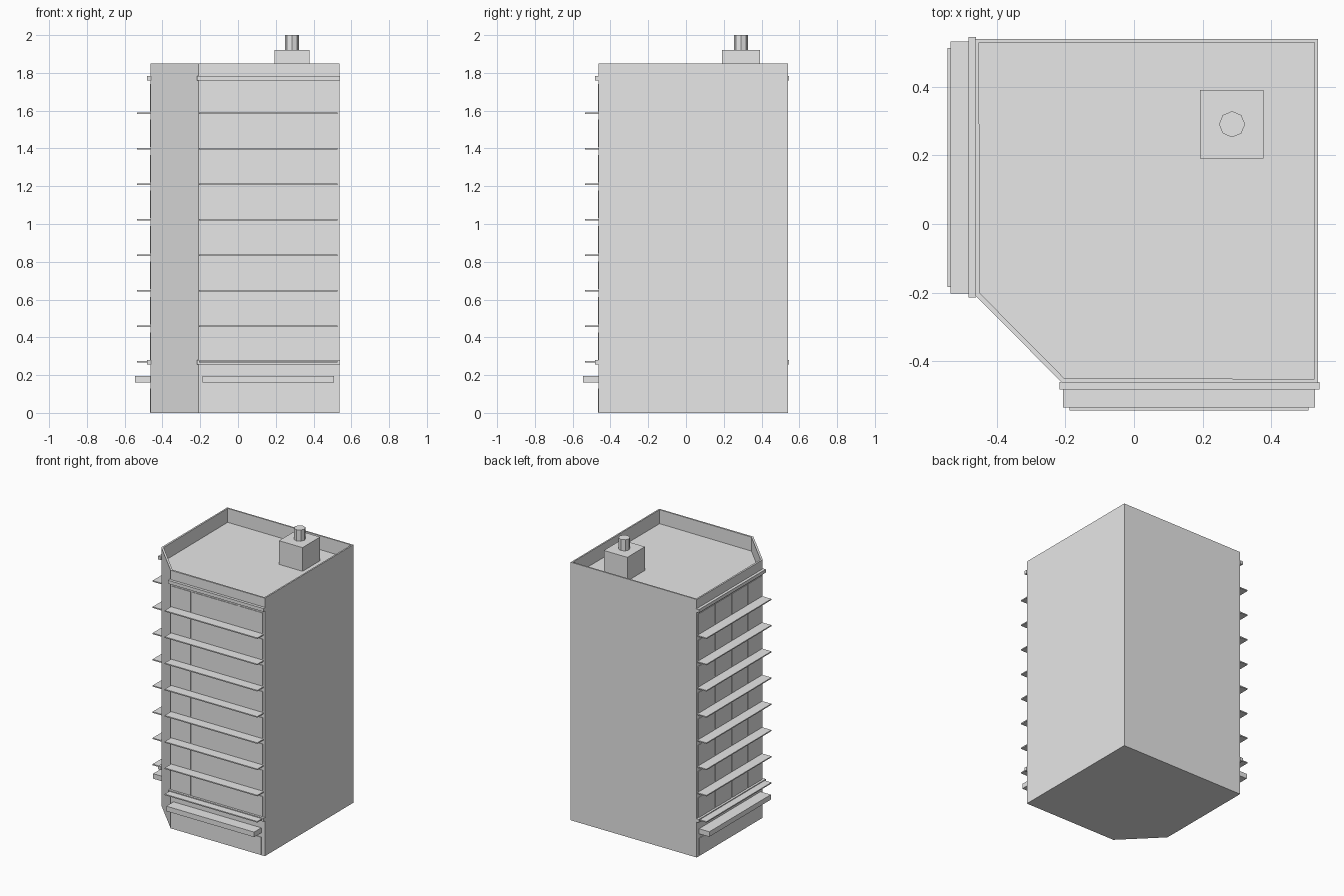
import bpy, bmesh
from mathutils import Matrix, Vector

cube = bpy.data.objects.get("Cube")
if cube:
    bpy.data.objects.remove(cube, do_unlink=True)

grey = bpy.data.materials.new("light_grey")
grey.use_nodes = True
grey.diffuse_color = (0.8, 0.8, 0.8, 1)
grey.node_tree.nodes["Principled BSDF"].inputs["Base Color"].default_value = (0.8, 0.8, 0.8, 1)

ROOF, WALL_TOP = 1.75, 1.85
WALL = -0.463          # plane of both balcony facades
STEP, FIRST = 0.188, 0.27


def finish(name, bm):
    bmesh.ops.recalc_face_normals(bm, faces=bm.faces)
    mesh = bpy.data.meshes.new(name)
    bm.to_mesh(mesh)
    bm.free()
    mesh.materials.append(grey)
    obj = bpy.data.objects.new(name, mesh)
    bpy.context.collection.objects.link(obj)
    return obj


def add_box(bm, lo, hi):
    lo, hi = Vector(lo), Vector(hi)
    place = Matrix.Translation((lo + hi) / 2) @ Matrix.Diagonal((*(hi - lo), 1))
    bmesh.ops.create_cube(bm, size=1, matrix=place)


# Tower body: chamfered footprint with a sunken roof inside a parapet
bm = bmesh.new()
outline = [(-0.21, WALL), (0.537, WALL), (0.537, 0.54), (WALL, 0.54), (WALL, -0.208)]
base = bm.faces.new([bm.verts.new((x, y, 0)) for x, y in outline])
walls = bmesh.ops.extrude_face_region(bm, geom=[base], use_keep_orig=True)
top = next(g for g in walls["geom"] if isinstance(g, bmesh.types.BMFace))
bmesh.ops.translate(bm, verts=top.verts, vec=(0, 0, WALL_TOP))
bm.normal_update()
bmesh.ops.inset_region(bm, faces=[top], thickness=0.015)
well = bmesh.ops.extrude_discrete_faces(bm, faces=[top])["faces"][0]
bmesh.ops.translate(bm, verts=well.verts, vec=(0, 0, ROOF - WALL_TOP))
finish("tower_body", bm)


# Facade parts: u runs along the wall, d is depth out from it
def facade(side, shift, breaks):
    def strip(bm, u0, u1, depth, z0, z1):
        a, b, out = u0 + shift, u1 + shift, WALL - depth
        if side == "front":
            add_box(bm, (a, out, z0), (b, WALL + 0.002, z1))
        else:
            add_box(bm, (out, a, z0), (WALL + 0.002, b, z1))

    bm = bmesh.new()
    for floor in range(8):
        z = FIRST + floor * STEP
        strip(bm, -0.203, 0.532, 0.072, z - 0.004, z + 0.004)
    finish(side + "_balcony_slabs", bm)

    bm = bmesh.new()
    for z in (0.268, 1.772):
        strip(bm, -0.214, 0.545, 0.02, z - 0.012, z + 0.012)
    finish(side + "_cornices", bm)

    bm = bmesh.new()
    strip(bm, -0.184, 0.513, 0.081, 0.16, 0.196)
    finish(side + "_awning", bm)

    # Window panels with narrow gaps, one row per floor
    bm = bmesh.new()
    for floor in range(8):
        z = FIRST + floor * STEP
        for a, b in zip(breaks, breaks[1:]):
            strip(bm, a + 0.005, b - 0.005, 0.004, z + 0.01, z + 0.155)
    strip(bm, -0.184, 0.513, 0.004, 0.003, 0.13)
    finish(side + "_windows", bm)


facade("front", -0.004, [-0.2, -0.04, 0.335, 0.53])
facade("right", 0.0, [-0.2, -0.03, 0.15, 0.335, 0.53])

# Rooftop plant room and its octagonal flue
bm = bmesh.new()
add_box(bm, (0.192, 0.191, ROOF - 0.005), (0.378, 0.391, 1.92))
finish("plant_room", bm)

bm = bmesh.new()
bmesh.ops.create_cone(bm, cap_ends=True, segments=8, radius1=0.038, radius2=0.038,
                      depth=0.09, matrix=Matrix.Translation((0.286, 0.291, 1.955)))
finish("roof_flue", bm)
